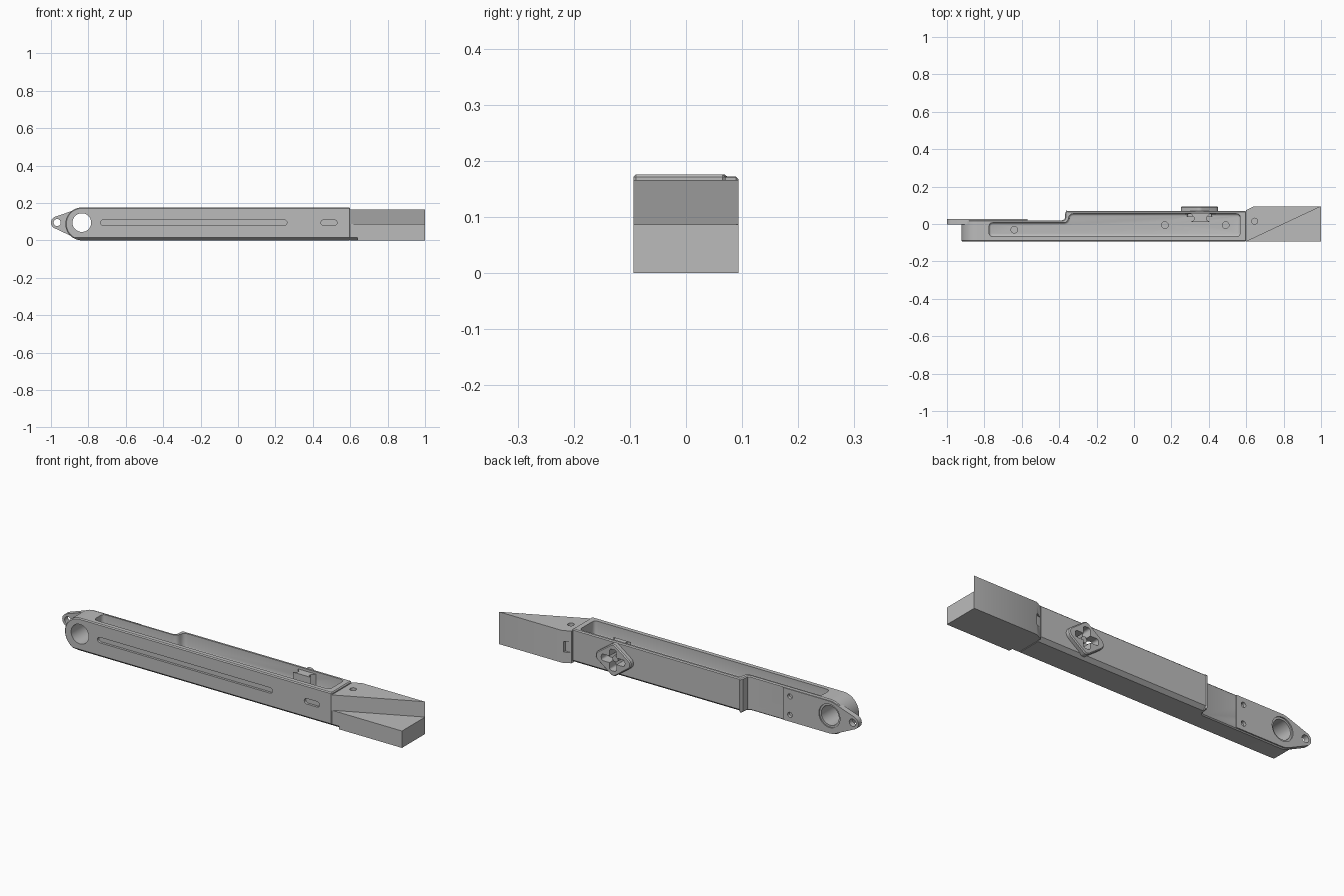
import bpy, bmesh
from math import sin, cos, pi, radians
from mathutils import Vector
from mathutils.geometry import convex_hull_2d

cube = bpy.data.objects.get("Cube")
if cube:
    bpy.data.objects.remove(cube, do_unlink=True)

grey = bpy.data.materials.new("machined grey")
grey.use_nodes = True
grey.diffuse_color = (0.5, 0.5, 0.5, 1)
grey.node_tree.nodes["Principled BSDF"].inputs["Base Color"].default_value = (0.5, 0.5, 0.5, 1)


def circle(u, v, r, n=32):
    return [(u + r * cos(2 * pi * i / n), v + r * sin(2 * pi * i / n)) for i in range(n)]


def hull(points):
    return [points[i] for i in convex_hull_2d([Vector(p) for p in points])]


def rounded(points, r, n=6):
    """Round every corner of an outline."""
    out = []
    for i, p in enumerate(points):
        p = Vector(p)
        a = p + (Vector(points[i - 1]) - p).normalized() * r
        b = p + (Vector(points[(i + 1) % len(points)]) - p).normalized() * r
        for k in range(n + 1):
            t = k / n
            out.append(tuple(a * (1 - t) ** 2 + p * 2 * t * (1 - t) + b * t * t))
    return out


def rect(u0, u1, v0, v1):
    return [(u0, v0), (u1, v0), (u1, v1), (u0, v1)]


def prism(name, outline, axis, lo, hi, floor_fillet=0):
    """Extrude an outline along an axis, optionally rounding the edge at lo."""
    place = {"x": lambda u, v, w: (w, u, v),
             "y": lambda u, v, w: (u, w, v),
             "z": lambda u, v, w: (u, v, w)}[axis]
    bm = bmesh.new()
    base = bm.faces.new([bm.verts.new(place(u, v, lo)) for u, v in outline])
    rim = list(base.edges)
    ext = bmesh.ops.extrude_face_region(bm, geom=[base], use_keep_orig=True)
    verts = [g for g in ext["geom"] if isinstance(g, bmesh.types.BMVert)]
    bmesh.ops.translate(bm, verts=verts, vec=place(0, 0, hi - lo))
    bmesh.ops.recalc_face_normals(bm, faces=bm.faces)
    if floor_fillet:
        bmesh.ops.bevel(bm, geom=rim, offset=floor_fillet, segments=3,
                        profile=0.5, affect="EDGES")
    mesh = bpy.data.meshes.new(name)
    bm.to_mesh(mesh)
    bm.free()
    mesh.materials.append(grey)
    obj = bpy.data.objects.new(name, mesh)
    bpy.context.collection.objects.link(obj)
    return obj


def apply(obj, mod):
    bpy.ops.object.select_all(action="DESELECT")
    bpy.context.view_layer.objects.active = obj
    obj.select_set(True)
    bpy.ops.object.modifier_apply(modifier=mod.name)


def cut(obj, *tools):
    for tool in tools:
        mod = obj.modifiers.new("cut", "BOOLEAN")
        mod.operation = "DIFFERENCE"
        mod.solver = "EXACT"
        mod.object = tool
        apply(obj, mod)


def soften(obj, width):
    mod = obj.modifiers.new("edge", "BEVEL")
    mod.width = width
    mod.segments = 1
    mod.limit_method = "ANGLE"
    mod.angle_limit = radians(40)
    apply(obj, mod)


cutters = []


def cutter(*args, **kw):
    obj = prism("cutter", *args, **kw)
    obj.hide_render = True
    cutters.append(obj)
    return obj


# Main beam with a rounded pivot end and a stepped back
nose = [(-0.835 + 0.088 * cos(a), 0.088 + 0.088 * sin(a))
        for a in [pi / 2 + pi * i / 24 for i in range(25)]]
beam = prism("main_beam", nose + [(0.6, 0), (0.6, 0.176)], "y", -0.094, 0.07)
step = [(-1.1, 0.02), (-0.385, 0.02), (-0.376, 0.023), (-0.37, 0.03),
        (-0.367, 0.062), (-0.36, 0.07), (-0.36, 0.2), (-1.1, 0.2)]
cut(beam, cutter(step, "z", -0.1, 0.3))
soften(beam, 0.005)

# Thin ear plate that carries the small end eye
ear_shape = hull(circle(-0.967, 0.095, 0.033) + circle(-0.835, 0.088, 0.083)
                 + rect(-0.6, -0.57, 0.005, 0.171))
ear = prism("ear_plate", ear_shape, "y", -0.002, 0.026)

# Pocket along the top, chamfers under the beam, pivot bores
pocket_shape = [(-0.775, -0.067), (0.568, -0.067), (0.568, 0.055),
                (-0.345, 0.055), (-0.355, 0.007), (-0.775, 0.007)]
pocket = cutter(rounded(pocket_shape, 0.022), "z", 0.1, 0.25, floor_fillet=0.012)
front_chamfer = cutter([(-0.119, 0.036), (-0.119, -0.02), (-0.049, -0.02)], "x", -1.1, 0.64)
back_chamfer = cutter([(0.095, 0.036), (0.095, -0.02), (0.025, -0.02)], "x", -0.355, 0.62)
bore = cutter(circle(-0.835, 0.095, 0.05, 48), "y", -0.2, 0.2)
counterbore = cutter(circle(-0.835, 0.095, 0.06, 48), "y", 0.016, 0.2)
eye = cutter(circle(-0.967, 0.095, 0.019), "y", -0.2, 0.2)
cut(beam, pocket, front_chamfer, back_chamfer, bore)
cut(ear, pocket, bore, counterbore, eye)

# Shallow slots on the front face
for x0, x1, r in [(-0.735, 0.262, 0.014), (0.443, 0.53, 0.014)]:
    slot = hull(circle(x0 + r, 0.095, r, 16) + circle(x1 - r, 0.095, r, 16))
    cut(beam, cutter(slot, "y", -0.2, -0.082))

# Screw holes in the pocket floor and in the back
for x, y in [(-0.64, -0.03), (0.165, -0.006), (0.49, -0.006)]:
    cut(beam, cutter(circle(x, y, 0.018, 20), "z", 0.06, 0.14))
for z in (0.04, 0.135):
    screw_hole = cutter(circle(-0.61, z, 0.013, 20), "y", 0.011, 0.1)
    cut(beam, screw_hole)
    cut(ear, screw_hole)

# Tapered end: low block with a diagonal wedge on top
tip = prism("end_block", [(0.6, -0.094), (1, -0.094), (1, 0.094), (0.64, 0.094),
                          (0.6, 0.074)], "z", 0, 0.087)
cut(tip, front_chamfer)
wedge = prism("end_wedge", [(0.6, -0.094), (1, 0.094), (0.64, 0.094), (0.6, 0.074)],
              "z", 0.087, 0.166)
cut(wedge, cutter(circle(0.645, 0.015, 0.016, 20), "z", 0.12, 0.3))
notch = cutter(rect(0.58, 0.635, 0.055, 0.11), "y", 0.075, 0.2)
cut(tip, notch)
cut(wedge, notch)

# Diamond boss on the back, with a cross opening and a pin inside
diamond = hull(circle(0.28, 0.09, 0.03, 24) + circle(0.42, 0.09, 0.03, 24)
               + circle(0.35, 0.145, 0.027, 24) + circle(0.35, 0.035, 0.027, 24))
boss = prism("diamond_boss", diamond, "y", 0.06, 0.094)
soften(boss, 0.005)
rib = prism("boss_rib", [(0.3, 0.06), (0.322, 0.035), (0.322, 0.022), (0.305, 0.012),
                         (0.405, 0.012), (0.388, 0.022), (0.388, 0.035), (0.41, 0.06)],
            "z", 0.095, 0.164)
cross = [cutter(rounded(rect(0.283, 0.417, 0.073, 0.107), 0.014), "y", 0.04, 0.2),
         cutter(rounded(rect(0.33, 0.37, 0.035, 0.145), 0.014), "y", 0.04, 0.2)]
for part in (boss, beam, rib):
    cut(part, *cross)
pin = prism("boss_pin", circle(0.35, 0.09, 0.016, 20), "y", 0.03, 0.075)

# Remove the cutters and finish the shading
for obj in cutters:
    bpy.data.objects.remove(obj, do_unlink=True)
bpy.ops.object.select_all(action="DESELECT")
for obj in (beam, ear, tip, wedge, boss, rib, pin):
    obj.select_set(True)
bpy.context.view_layer.objects.active = beam
bpy.ops.object.shade_smooth_by_angle(angle=radians(30))
